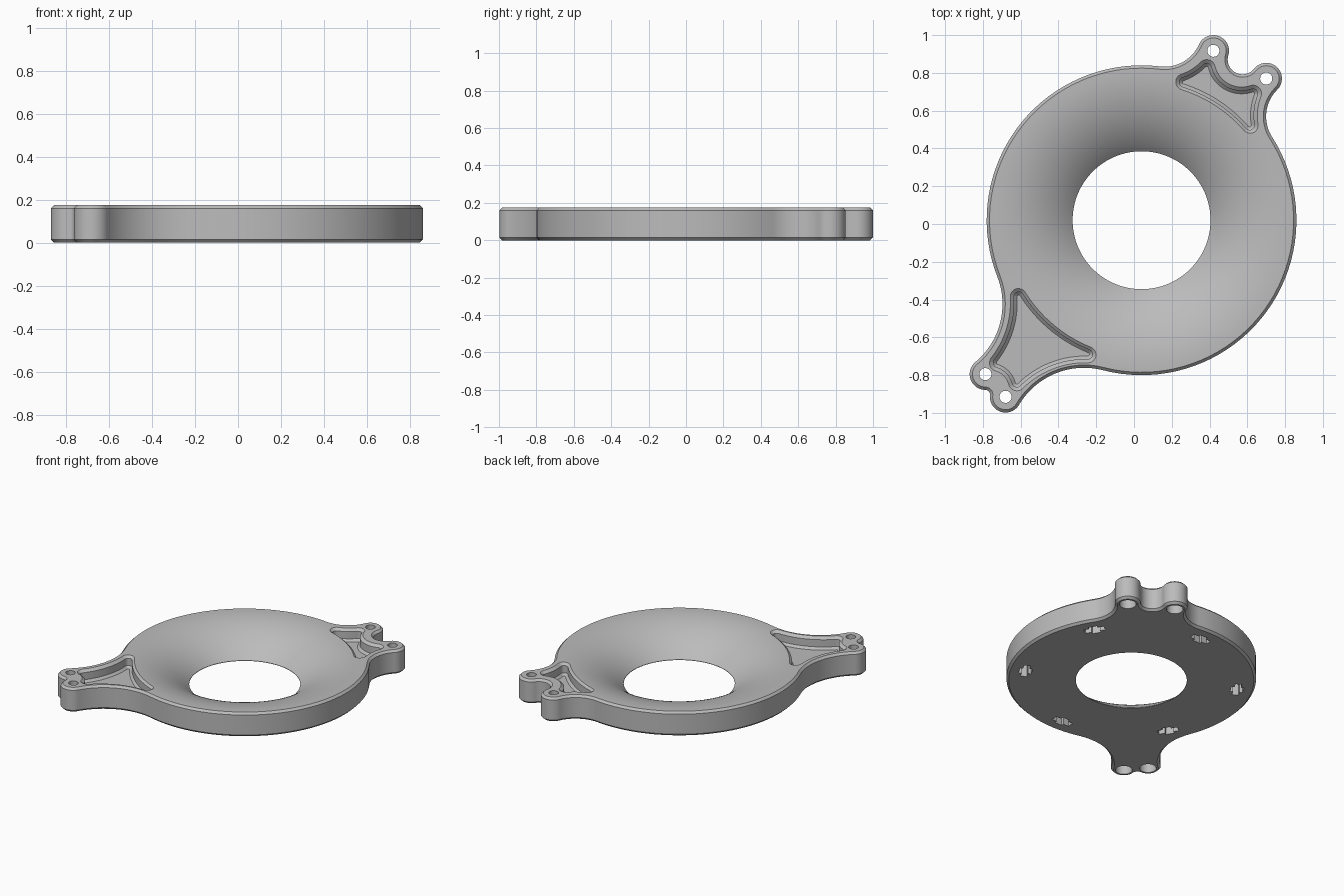
import bpy, bmesh, math
from mathutils import Vector, Matrix

if "Cube" in bpy.data.objects:
    bpy.data.objects.remove(bpy.data.objects["Cube"], do_unlink=True)

HEIGHT, CHAMFER = 0.175, 0.015
CENTRE = Vector((0.04, 0.02))
RIM, BORE, BOSS = 0.82, 0.365, 0.083

grey = bpy.data.materials.new("grey_plastic")
grey.use_nodes = True
COLOUR = (0.5, 0.5, 0.5, 1)
grey.diffuse_color = COLOUR
grey.node_tree.nodes["Principled BSDF"].inputs["Base Color"].default_value = COLOUR


def angle(a, b):
    return math.atan2(b.y - a.y, b.x - a.x)


def arc(c, r, start, end, ccw):
    """Points of an arc without its last point."""
    sweep = (end - start if ccw else start - end) % math.tau
    n = max(3, math.ceil(round(sweep / 0.06, 3)))
    step = (sweep if ccw else -sweep) / n
    return [c + r * Vector((math.cos(start + step * i), math.sin(start + step * i)))
            for i in range(n)]


def outline(chain, inset=0.0):
    """Closed outline: convex circles (centre, radius, next fillet) joined by concave fillets."""
    fillets = []
    for i, (c1, r1, rho) in enumerate(chain):
        c2, r2, _ = chain[(i + 1) % len(chain)]
        a, b, gap = r1 + rho, r2 + rho, (c2 - c1).length
        along = (a * a - b * b + gap * gap) / (2 * gap)
        side = math.sqrt(max(0, a * a - along * along))
        u = (c2 - c1) / gap
        fillets.append(c1 + u * along + Vector((u.y, -u.x)) * side)
    pts = []
    for i, (c, r, rho) in enumerate(chain):
        f, before = fillets[i], fillets[i - 1]
        after = chain[(i + 1) % len(chain)][0]
        pts += arc(c, r - inset, angle(c, before), angle(c, f), True)
        pts += arc(f, rho + inset, angle(f, c), angle(f, after), False)
    return pts


def circle(c, r, n=48):
    return [c + r * Vector((math.cos(math.tau * i / n), math.sin(math.tau * i / n)))
            for i in range(n)]


def loft(name, layers):
    """Closed solid through (points, z) layers."""
    bm = bmesh.new()
    rings = [[bm.verts.new((p.x, p.y, z)) for p in pts] for pts, z in layers]
    for low, high in zip(rings, rings[1:]):
        for i in range(len(low)):
            bm.faces.new((low[i - 1], low[i], high[i], high[i - 1]))
    bm.faces.new(rings[0][::-1])
    bm.faces.new(rings[-1])
    bmesh.ops.recalc_face_normals(bm, faces=bm.faces)
    mesh = bpy.data.meshes.new(name)
    bm.to_mesh(mesh)
    bm.free()
    mesh.materials.append(grey)
    obj = bpy.data.objects.new(name, mesh)
    bpy.context.collection.objects.link(obj)
    return obj


def cut(target, cutter):
    """Subtract the cutter and remove it."""
    cutter.hide_render = True
    mod = target.modifiers.new("cut", "BOOLEAN")
    mod.operation, mod.solver, mod.object = "DIFFERENCE", "EXACT", cutter
    bpy.context.view_layer.objects.active = target
    bpy.ops.object.modifier_apply(modifier=mod.name)
    bpy.data.objects.remove(cutter, do_unlink=True)


def chain(*items):
    return [(Vector((x, y)), r, rho) for x, y, r, rho in items]


# Plate with two pairs of screw bosses and chamfered edges
back_bosses = [Vector((0.70, 0.77)), Vector((0.42, 0.917))]
front_bosses = [Vector((-0.787, -0.795)), Vector((-0.68, -0.915))]
body = [(CENTRE, RIM, 0.2), (back_bosses[0], BOSS, 0.078), (back_bosses[1], BOSS, 0.2),
        (CENTRE, RIM, 0.4), (front_bosses[0], BOSS, 0.025), (front_bosses[1], BOSS, 0.4)]
plate = loft("mounting_ring", [
    (outline(body, CHAMFER), 0), (outline(body), CHAMFER),
    (outline(body), HEIGHT - CHAMFER), (outline(body, CHAMFER), HEIGHT)])

# Dished funnel down to the central bore
run, drop = 0.785 - BORE, HEIGHT - 0.003
bend = (run * run + drop * drop) / (2 * drop)
t_end = math.asin(run / bend)
STEPS = 20
dish = [(BORE, -0.1)]
for i in range(STEPS, -1, -1):
    t = t_end * i / STEPS
    dish.append((BORE + run - bend * math.sin(t), HEIGHT - bend * (1 - math.cos(t))))
dish.append((BORE + run, 0.3))
cut(plate, loft("dish_cutter", [(circle(CENTRE, r, 128), z) for r, z in dish]))

# Recessed pockets behind each boss pair
K = 0.045
back_pocket = chain((0.385, 0.825, K, 0.27), (0.265, 0.75, K, 0.717),
                    (0.612, 0.523, K, 0.27), (0.63, 0.69, K, 0.145))
front_pocket = chain((-0.61, -0.385, K, 0.47), (-0.72, -0.735, K, 0.1),
                     (-0.62, -0.838, K, 0.47), (-0.245, -0.69, K, 0.725))
for pocket in (back_pocket, front_pocket):
    layers = [(0.036, 0.09), (0.02, 0.106), (0.02, 0.158), (0, HEIGHT), (0, 0.25)]
    cut(plate, loft("pocket_cutter", [(outline(pocket, d), z) for d, z in layers]))

# Screw holes, counterbored from below
for p in back_bosses + front_bosses:
    layers = [(0.055, -0.1), (0.055, 0.07), (0.032, 0.07), (0.032, 0.3)]
    cut(plate, loft("screw_cutter", [(circle(p, r, 32), z) for r, z in layers]))

# Six cross-shaped slots in the underside
for k in range(6):
    turn = Matrix.Rotation(math.radians(30 + 60 * k), 2)
    a, b, c, d = 0.022, 0.042, 0.03, 0.07
    quarter = [(b, -c), (b, c), (a, c), (a, d), (-a, d), (-a, c),
               (-b, c), (-b, -c), (-a, -c), (-a, -d), (a, -d), (a, -c)]
    pts = [CENTRE + turn @ Vector((0.705 + x, y)) for x, y in quarter]
    cut(plate, loft("slot_cutter", [(pts, -0.1), (pts, 0.09)]))

bpy.ops.object.select_all(action="DESELECT")
plate.select_set(True)
bpy.context.view_layer.objects.active = plate
bpy.ops.object.shade_smooth_by_angle(angle=math.radians(30))
